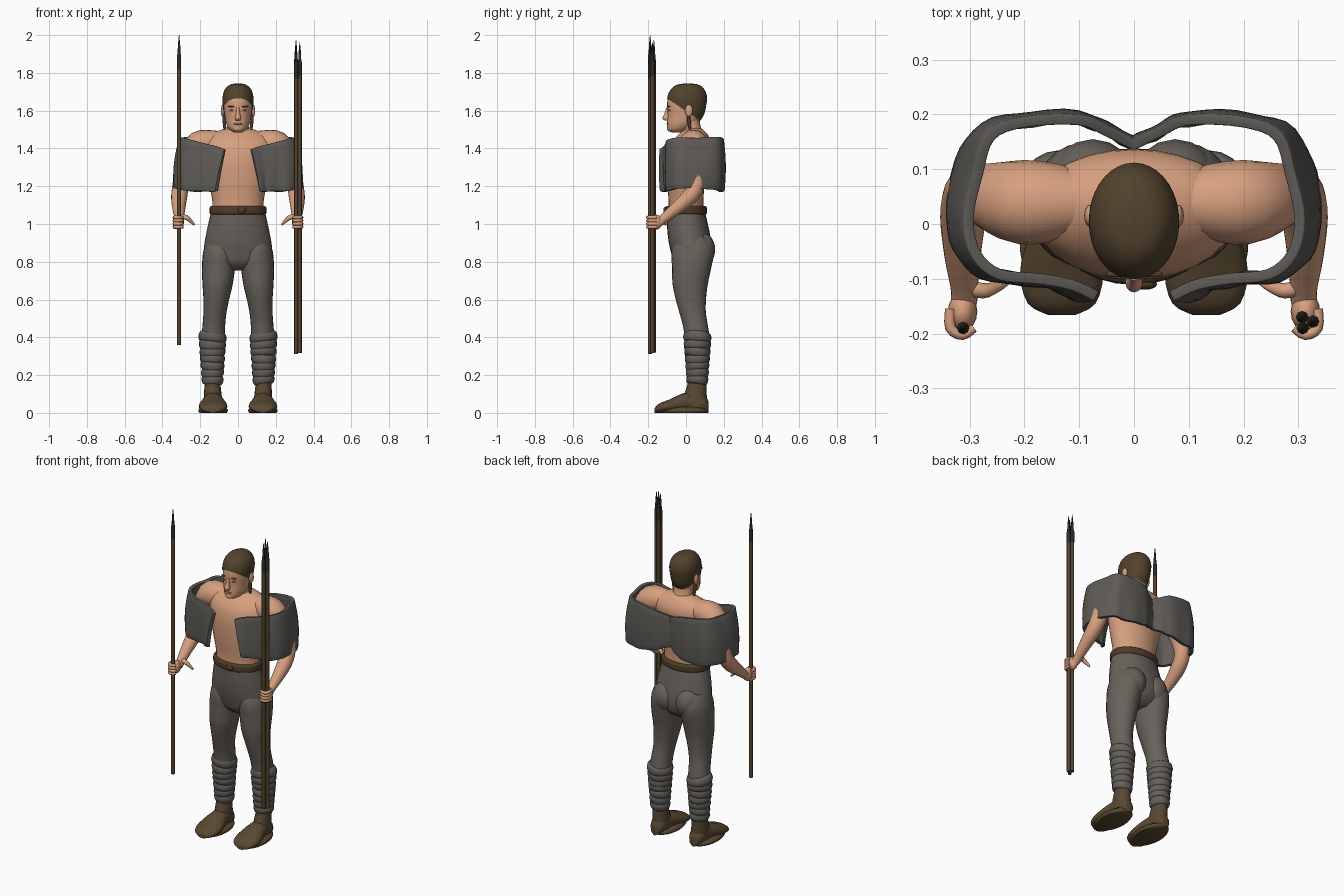
import bpy, bmesh, math, random
from mathutils import Vector, Quaternion, Matrix

random.seed(4)
cube = bpy.data.objects.get("Cube")
if cube:
    bpy.data.objects.remove(cube)


def material(name, *rgb):
    mat = bpy.data.materials.new(name)
    mat.use_nodes = True
    mat.diffuse_color = (*rgb, 1)
    bsdf = mat.node_tree.nodes["Principled BSDF"]
    bsdf.inputs["Base Color"].default_value = (*rgb, 1)
    bsdf.inputs["Roughness"].default_value = 0.9
    return mat


skin = material("skin", .68, .35, .21)
lip_tone = material("lip tone", .42, .18, .11)
hair_brown = material("dark hair", .085, .055, .026)
trouser_grey = material("trouser grey", .14, .122, .104)
cape_grey = material("cape grey", .112, .104, .095)
wrap_grey = material("wrap grey", .125, .115, .102)
boot_brown = material("boot leather", .1, .066, .032)
belt_brown = material("belt leather", .075, .046, .022)
wood = material("spear wood", .095, .06, .03)
tip_dark = material("spear tip", .03, .023, .018)


def finish(name, bm, mat):
    """Turn a bmesh into a smooth shaded object."""
    bmesh.ops.recalc_face_normals(bm, faces=bm.faces)
    mesh = bpy.data.meshes.new(name)
    bm.to_mesh(mesh)
    bm.free()
    mesh.materials.append(mat)
    obj = bpy.data.objects.new(name, mesh)
    bpy.context.collection.objects.link(obj)
    bpy.ops.object.select_all(action='DESELECT')
    obj.select_set(True)
    bpy.context.view_layer.objects.active = obj
    bpy.ops.object.shade_smooth_by_angle(angle=math.radians(50))
    return obj


def spline(rows, steps):
    """Catmull-Rom interpolation through rows of any width."""
    pts = [rows[0], *rows, rows[-1]]
    out = []
    for a, b, c, d in zip(pts, pts[1:], pts[2:], pts[3:]):
        for k in range(steps):
            t = k / steps
            out.append([q + .5 * t * (r - p + t * (2*p - 5*q + 4*r - s + t * (3*(q - r) + s - p)))
                        for p, q, r, s in zip(a, b, c, d)])
    return out + [list(rows[-1])]


def loft(name, rows, mat, axis=None, side=1, steps=3, sides=20, cut=None):
    """Skin elliptical rings (x, y, z, rx, ry); rings follow the path if axis is None."""
    rows = spline(rows, steps) if steps > 1 else rows
    centres = [Vector((side * r[0], r[1], r[2])) for r in rows]
    turn = Quaternion()
    if axis == 'Y':
        turn = Quaternion((1, 0, 0), math.pi / 2)
    heading = Vector((0, 0, 1))
    bm = bmesh.new()
    rings = []
    for i, (centre, row) in enumerate(zip(centres, rows)):
        if axis is None:
            tangent = (centres[min(i + 1, len(rows) - 1)] - centres[max(i - 1, 0)]).normalized()
            turn = heading.rotation_difference(tangent) @ turn
            heading = tangent
        angles = [math.tau * k / sides for k in range(sides)]
        rings.append([bm.verts.new(centre + turn @ Vector((row[3] * math.cos(a), row[4] * math.sin(a), 0)))
                      for a in angles])
    for low, high in zip(rings, rings[1:]):
        for k in range(sides):
            n = (k + 1) % sides
            bm.faces.new((low[k], low[n], high[n], high[k]))
    bm.faces.new(rings[0])
    bm.faces.new(rings[-1])
    if cut:
        geom = bm.verts[:] + bm.edges[:] + bm.faces[:]
        bmesh.ops.bisect_plane(bm, geom=geom, plane_co=cut[0], plane_no=cut[1], clear_inner=True)
    return finish(name, bm, mat)


def level(rows):
    """Rows of (z, y, rx, ry) for rings centred on the body."""
    return [(0, y, z, rx, ry) for z, y, rx, ry in rows]


def round_path(rows):
    """Rows of (x, y, z, radius) for round limbs."""
    return [(*r, r[-1]) for r in rows]


def blob(name, centre, radii, mat):
    bm = bmesh.new()
    bmesh.ops.create_uvsphere(bm, u_segments=16, v_segments=10, radius=1,
                              matrix=Matrix.Translation(centre) @ Matrix.Diagonal((*radii, 1)))
    return finish(name, bm, mat)


# Torso and neck
loft("torso", level([(1.04, 0, .14, .095), (1.12, 0, .136, .092), (1.22, 0, .155, .1),
                     (1.33, .01, .18, .112), (1.41, .025, .19, .112), (1.46, .035, .17, .088),
                     (1.495, .04, .1, .055), (1.51, .04, .04, .03)]), skin, 'Z', sides=28)
loft("neck", level([(1.44, .04, .075, .06), (1.49, .033, .06, .053), (1.53, .025, .056, .05),
                    (1.58, .02, .055, .05)]), skin, 'Z')

# Head, with hair as a slightly larger shell cut along a sloping hairline
skull = [(1.484, -.05, .022, .025), (1.5, -.04, .045, .057), (1.53, -.02, .062, .08),
         (1.57, -.005, .07, .093), (1.62, 0, .076, .1), (1.66, .004, .077, .101),
         (1.7, .006, .067, .087), (1.728, .008, .041, .056), (1.736, .008, .008, .01)]
loft("head", level(skull), skin, 'Z', sides=28)
shell = [(z + .008, y + .002, rx + .005, ry + .005) for z, y, rx, ry in skull]
loft("hair", level(shell), hair_brown, 'Z', sides=36,
     cut=((0, -.1, 1.665), (0, .56, .83)))
loft("nose", level([(1.618, -.095, .008, .008), (1.585, -.1, .011, .014), (1.56, -.106, .016, .019),
                    (1.548, -.1, .012, .012)]), skin, 'Z', sides=12)
blob("lips", (0, -.096, 1.53), (.024, .007, .006), lip_tone)
blob("chin", (0, -.082, 1.505), (.026, .02, .017), skin)

# Belt and hips
loft("belt", level([(1.05, 0, .142, .102), (1.056, 0, .15, .11), (1.072, 0, .151, .111),
                    (1.09, 0, .149, .109), (1.096, 0, .138, .098)]), belt_brown, 'Z', sides=28)
blob("belt_knot", (.02, -.11, 1.073), (.022, .01, .018), belt_brown)
loft("hips", level([(1.06, 0, .144, .102), (.98, .01, .162, .11), (.9, .022, .177, .113),
                    (.84, .03, .18, .107), (.79, .03, .15, .09), (.755, .03, .06, .05)]),
     trouser_grey, 'Z', sides=28)

for side, label in ((1, "left_"), (-1, "right_")):
    # Face details
    blob(label + "ear", (side * .081, .015, 1.6), (.01, .02, .032), skin)
    blob(label + "eye", (side * .031, -.089, 1.602), (.013, .005, .005), lip_tone)
    blob(label + "eyebrow", (side * .033, -.091, 1.622), (.02, .006, .004), hair_brown)
    loft(label + "braid", round_path([(.076, .01, 1.61, .006), (.074, .014, 1.56, .009),
                                      (.07, .02, 1.51, .008), (.068, .022, 1.475, .003)]),
         hair_brown, side=side, sides=8)

    # Shoulder, arm and gripping hand
    loft(label + "arm", round_path([(.07, .04, 1.44, .05), (.14, .04, 1.428, .07), (.205, .04, 1.415, .077),
                                    (.255, .05, 1.36, .063), (.285, .058, 1.28, .05), (.304, .055, 1.2, .044),
                                    (.312, .01, 1.135, .042), (.313, -.06, 1.075, .033),
                                    (.31, -.115, 1.03, .025), (.31, -.14, 1.01, .024)]), skin, side=side)
    blob(label + "fist", (side * .313, -.16, 1.01), (.027, .036, .04), skin)
    for k in range(4):
        z = 1.035 - k * .017
        loft(label + f"finger_{k + 1}", round_path([(.335, -.155, z, .01), (.335, -.19, z, .01),
                                                   (.313, -.203, z, .009), (.292, -.19, z, .008)]),
             skin, side=side, sides=8)
    loft(label + "thumb", round_path([(.305, -.115, 1.035, .014), (.275, -.122, 1.035, .014),
                                      (.25, -.115, 1.015, .01), (.232, -.107, .995, .005)]),
         skin, side=side, sides=10)

    # Trouser leg
    loft(label + "leg", [(.09, .035, .93, .07, .08), (.093, .036, .86, .09, .112), (.103, .03, .77, .088, .104),
                         (.108, .022, .68, .08, .093), (.115, .026, .6, .068, .08), (.122, .035, .53, .061, .07),
                         (.128, .05, .46, .06, .066), (.132, .06, .38, .062, .066), (.135, .058, .26, .052, .056),
                         (.135, .058, .13, .04, .046)], trouser_grey, 'Z', side=side, sides=24)
    blob(label + "buttock", (side * .075, .075, .865), (.08, .08, .095), trouser_grey)

    # Sagging calf wraps: tilted, padded bands
    for k in range(7):
        fit = .064 - k * .0028
        band = loft(label + f"wrap_{k + 1}",
                    [(0, 0, h * .03, fit + b, fit + b) for h, b in
                     ((-1, -.012), (-.8, .004), (0, .011), (.8, .003), (1, -.012))],
                    wrap_grey, 'Z', side=side)
        band.location = (side * .135, .06, .4 - k * .037)
        band.rotation_euler = (random.uniform(-.2, .2), random.uniform(-.2, .2), 0)

    # Boot: foot along y plus ankle shaft
    foot = [(.132, y, h, w, h) for y, w, h in
            ((-.166, .025, .012), (-.145, .062, .024), (-.09, .076, .035), (-.03, .064, .049),
             (.03, .05, .056), (.085, .046, .05), (.115, .028, .035), (.12, .01, .02))]
    loft(label + "foot", foot, boot_brown, 'Y', side=side)
    loft(label + "boot_sole", [(.132, -.02, z, r, 1.75 * r) for z, r in
                               ((0, .072), (.01, .078), (.022, .074), (.03, .06))],
         boot_brown, 'Z', side=side, sides=24)
    loft(label + "boot_shaft", [(.132, .05, .03, .05, .062), (.133, .05, .09, .047, .06),
                                (.135, .057, .14, .043, .052), (.135, .06, .175, .042, .05)],
         boot_brown, 'Z', side=side)


# Cape: half outline of (x, y, top, bottom, bottom shift) from the back centre to the front edge
half = [(0, .145, 1.4, 1.215, 0), (.05, .17, 1.42, 1.2, 0), (.1, .19, 1.44, 1.185, 0),
        (.2, .186, 1.455, 1.17, .01), (.262, .16, 1.46, 1.18, .025), (.285, .09, 1.455, 1.185, .04),
        (.302, .01, 1.455, 1.19, .03), (.288, -.055, 1.455, 1.185, .025), (.245, -.092, 1.445, 1.175, .015),
        (.17, -.1, 1.425, 1.175, .015), (.11, -.112, 1.41, 1.17, .03), (.068, -.132, 1.395, 1.175, .045)]
outline = spline(half, 4)
outline = [(-x, y, top, low, -s) for x, y, top, low, s in outline[:0:-1]] + outline
bm = bmesh.new()
columns = []
for i, (x, y, top, low, shift) in enumerate(outline):
    fold = .004 * math.sin(i * 1.3)
    column = []
    for k in range(9):
        t = k / 8
        puff = 1 + .04 * math.sin(math.pi * t)
        column.append(bm.verts.new((x * puff + shift * t, y * puff + fold * t, top + (low - top) * t)))
    columns.append(column)
for a, b in zip(columns, columns[1:]):
    for k in range(8):
        bm.faces.new((a[k], a[k + 1], b[k + 1], b[k]))
cape = finish("cape", bm, cape_grey)
thick = cape.modifiers.new("thickness", 'SOLIDIFY')
thick.thickness = .02
thick.offset = 0
soft = cape.modifiers.new("soft_edge", 'BEVEL')
soft.width = .006
soft.segments = 2
soft.limit_method = 'ANGLE'


def spear(name, x, y, base, peak):
    """Straight shaft with a bound collar and a long narrow point."""
    neck = peak - .17
    loft(name + "_shaft", [(x, y, z, .0105, .0105) for z in (base, neck)], wood, 'Z', steps=1, sides=10)
    loft(name + "_point", [(x, y, neck + h, r, r) for h, r in
                           ((-.01, .0115), (.06, .0115), (.075, .008), (.12, .006), (.17, .001))],
         tip_dark, 'Z', steps=1, sides=8)


# One spear in the right hand, three bundled in the left
spear("right_spear", -.312, -.19, .36, 2)
for k, (x, y) in enumerate(((.307, -.17), (.327, -.178), (.308, -.19))):
    spear(f"left_spear_{k + 1}", x, y, .32 - k * .004, 1.975 - k * .012)
